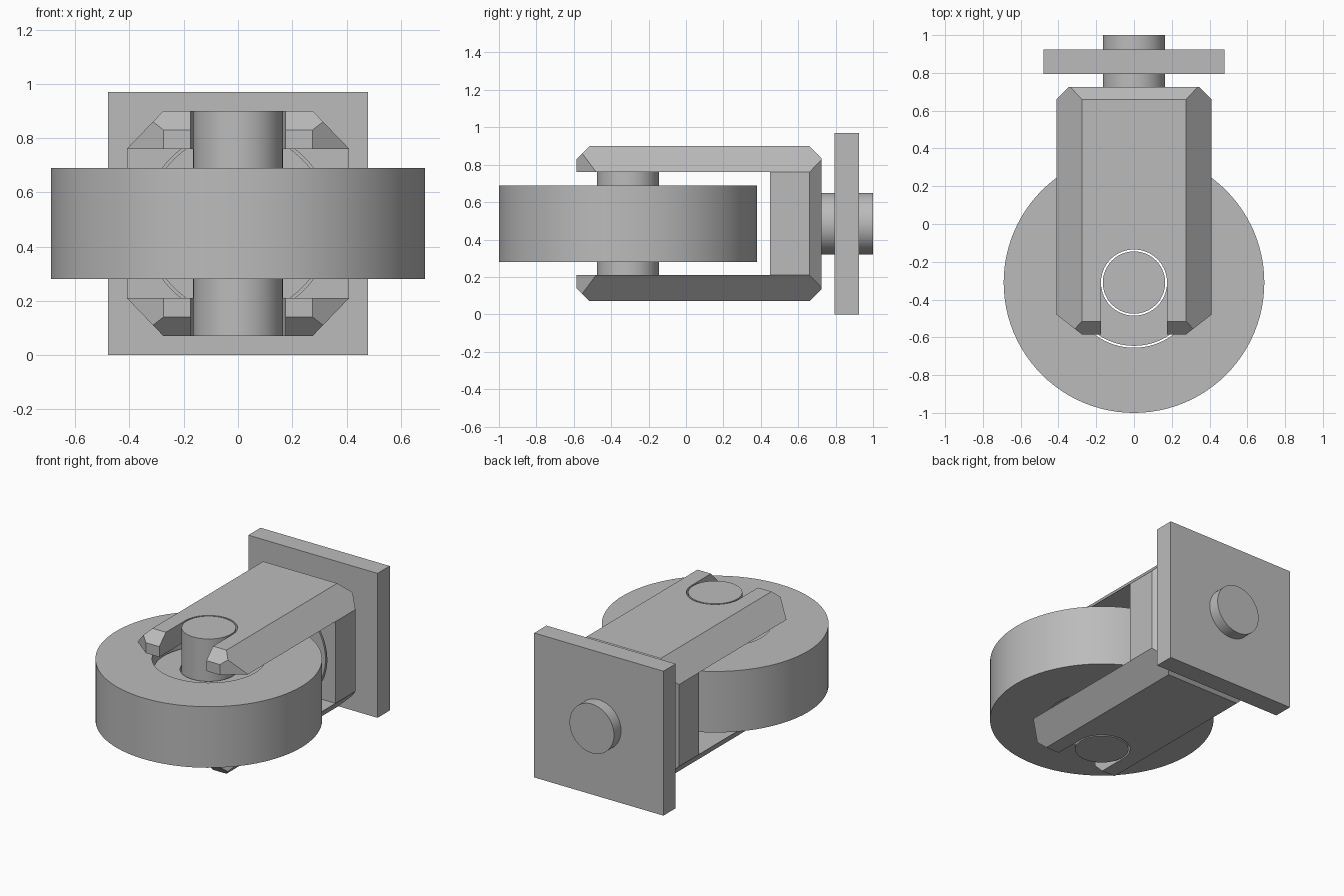
import bpy, bmesh
from math import pi
from mathutils import Vector, Matrix

if "Cube" in bpy.data.objects:
    bpy.data.objects.remove(bpy.data.objects["Cube"], do_unlink=True)

steel = bpy.data.materials.new("plain grey")
steel.use_nodes = True
GREY = (0.5, 0.5, 0.5, 1)
steel.diffuse_color = GREY
steel.node_tree.nodes["Principled BSDF"].inputs["Base Color"].default_value = GREY

AXLE_Y, MID_Z = -0.31, 0.485
PIN, BORE, HUB, HOLE = 0.165, 0.175, 0.335, 0.345


def finish(name, bm):
    bmesh.ops.recalc_face_normals(bm, faces=bm.faces)
    mesh = bpy.data.meshes.new(name)
    bm.to_mesh(mesh)
    bm.free()
    mesh.materials.append(steel)
    obj = bpy.data.objects.new(name, mesh)
    bpy.context.collection.objects.link(obj)
    return obj


def box_bm(x, y, z):
    bm = bmesh.new()
    bmesh.ops.create_cube(bm, size=1)
    for v in bm.verts:
        v.co = [lo + (c + 0.5) * (hi - lo) for c, (lo, hi) in zip(v.co, (x, y, z))]
    return bm


def box(name, x, y, z):
    return finish(name, box_bm(x, y, z))


def place(bm, along_y):
    # Lathe about the upright axle, or about the swivel axis running in y
    if along_y:
        m = Matrix.Translation((0, 0, MID_Z)) @ Matrix.Rotation(-pi / 2, 4, "X")
    else:
        m = Matrix.Translation((0, AXLE_Y, 0))
    bm.transform(m)


def turned(name, r, lo, hi, inner=0, along_y=False, sides=96):
    # Disc, or a ring when there is an inner radius
    bm = bmesh.new()
    profile = [(inner, lo), (r, lo), (r, hi), (inner, hi)]
    vs = [bm.verts.new((a, 0, h)) for a, h in profile]
    pairs = list(zip(vs, vs[1:]))
    if inner:
        pairs.append((vs[-1], vs[0]))
    edges = [bm.edges.new(p) for p in pairs]
    bmesh.ops.spin(bm, geom=vs + edges, cent=(0, 0, 0), axis=(0, 0, 1),
                   angle=2 * pi, steps=sides)
    bmesh.ops.remove_doubles(bm, verts=bm.verts, dist=0.0001)
    place(bm, along_y)
    return finish(name, bm)


def smooth(obj):
    bpy.ops.object.select_all(action="DESELECT")
    obj.select_set(True)
    bpy.context.view_layer.objects.active = obj
    bpy.ops.object.shade_smooth_by_angle(angle=0.5)


def carve(obj, cutters):
    for c in cutters:
        c.hide_render = True
        mod = obj.modifiers.new("cut", "BOOLEAN")
        mod.operation, mod.solver, mod.object = "DIFFERENCE", "EXACT", c
    bpy.context.view_layer.update()
    graph = bpy.context.evaluated_depsgraph_get()
    mesh = bpy.data.meshes.new_from_object(obj.evaluated_get(graph))
    obj.modifiers.clear()
    obj.data = mesh
    for c in cutters:
        bpy.data.objects.remove(c, do_unlink=True)


def slice_off(bm, point, normal):
    geom = bm.verts[:] + bm.edges[:] + bm.faces[:]
    cut = bmesh.ops.bisect_plane(bm, geom=geom, plane_co=point, plane_no=normal,
                                 clear_outer=True)["geom_cut"]
    bmesh.ops.edgeloop_fill(bm, edges=[e for e in cut if isinstance(e, bmesh.types.BMEdge)])


# Fork: a block with chamfered edges
bm = box_bm((-0.41, 0.41), (-0.585, 0.725), (0.07, 0.9))
for s in (-1, 1):
    z = MID_Z + s * 0.415
    slice_off(bm, (0, 0.66, z), Vector((0, 1, s)))
    slice_off(bm, (0, -0.515, z), Vector((0, -1, s)))
    for t in (-1, 1):
        slice_off(bm, (t * 0.275, 0, z), Vector((t * 0.14, 0, s * 0.135)))
for t in (-1, 1):
    slice_off(bm, (t * 0.41, 0.66, 0), Vector((t, 1, 0)))
    slice_off(bm, (t * 0.41, -0.48, 0), Vector((t * 0.105, -0.135, 0)))
fork = finish("fork", bm)

# Wheel window, axle slots and swivel bore
carve(fork, [
    box("window_cutter", (-1, 1), (-1, 0.45), (0.21, 0.76)),
    box("slot_cutter", (-BORE, BORE), (-1, AXLE_Y), (-0.1, 1.1)),
    turned("axle_cutter", BORE, -0.1, 1.1),
    turned("bearing_cutter", HOLE, 0.3, 0.64, along_y=True),
    turned("swivel_cutter", BORE, 0.3, 0.9, along_y=True),
])

# Wheel, recessed hub and axle
wheel = turned("wheel", 0.69, 0.28, 0.69, HOLE)
hub = turned("wheel_hub", HUB, 0.35, 0.62, BORE)
axle = turned("axle_pin", PIN, 0.07, 0.9)

# Swivel bearing, pin and mounting plate
bearing = turned("swivel_bearing", HUB, 0.45, 0.63, BORE, along_y=True)
swivel = turned("swivel_pin", PIN, 0.45, 1.0, along_y=True)
box("mounting_plate", (-0.48, 0.48), (0.795, 0.925), (0, 0.97))

for part in (fork, wheel, hub, axle, bearing, swivel):
    smooth(part)
